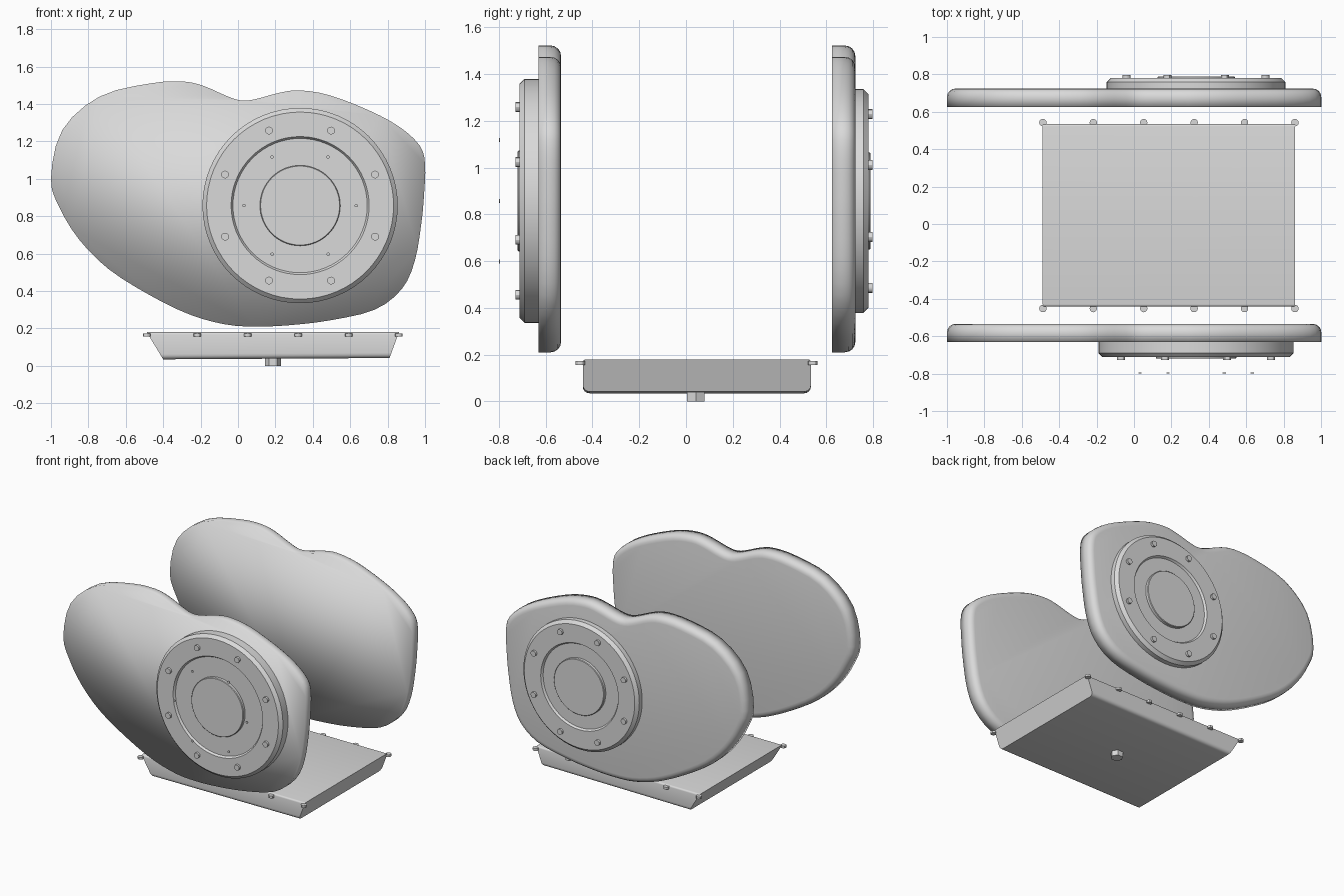
import bpy, bmesh, math
from mathutils import Vector, Matrix

cube = bpy.data.objects.get("Cube")
if cube:
    bpy.data.objects.remove(cube, do_unlink=True)

GREY = (0.7, 0.7, 0.7, 1)
grey = bpy.data.materials.new("light_grey")
grey.use_nodes = True
grey.diffuse_color = GREY
grey.node_tree.nodes["Principled BSDF"].inputs["Base Color"].default_value = GREY


def finish(name, bm, angle=30):
    bmesh.ops.recalc_face_normals(bm, faces=bm.faces)
    mesh = bpy.data.meshes.new(name)
    bm.to_mesh(mesh)
    bm.free()
    mesh.shade_smooth()
    if angle:
        mesh.set_sharp_from_angle(angle=math.radians(angle))
    mesh.materials.append(grey)
    obj = bpy.data.objects.new(name, mesh)
    bpy.context.collection.objects.link(obj)
    return obj


def lathe(name, profile, base, axis, sides):
    """Revolve (radius, height) points around an axis through base."""
    bm = bmesh.new()
    chain = [bm.verts.new((r, 0, h)) for r, h in profile]
    edges = [bm.edges.new(pair) for pair in zip(chain, chain[1:])]
    bmesh.ops.spin(bm, geom=chain + edges, cent=(0, 0, 0), axis=(0, 0, 1),
                   angle=math.tau, steps=sides, use_merge=True)
    bmesh.ops.remove_doubles(bm, verts=bm.verts, dist=0.0001)
    turn = Vector((0, 0, 1)).rotation_difference(Vector(axis)).to_matrix().to_4x4()
    bm.transform(Matrix.Translation(base) @ turn)
    return finish(name, bm)


def disc(name, radius, height, base, axis, sides=12):
    return lathe(name, [(0, 0), (radius, 0), (radius, height), (0, height)], base, axis, sides)


def smooth_loop(points, steps=3):
    """Closed curve running through all the points."""
    out = []
    n = len(points)
    for i in range(n):
        a, b, c, d = (Vector(points[(i + k) % n]) for k in (-1, 0, 1, 2))
        for s in range(steps):
            t = s / steps
            out.append(b + (c - a) * t / 2 + (a - 2.5 * b + 2 * c - d / 2) * t * t
                       + (1.5 * (b - c) + (d - a) / 2) * t ** 3)
    return out


# Cover plates: flat in front, rounded rim at the back
OUTLINE = [
    (-1, 1), (-.94, 1.26), (-.74, 1.44), (-.47, 1.51), (-.29, 1.52), (-.18, 1.495),
    (-.07, 1.447), (.01, 1.42), (.09, 1.425), (.22, 1.46), (.33, 1.473), (.49, 1.447),
    (.7, 1.366), (.86, 1.28), (.97, 1.18), (1, 1.08), (.995, .92), (.98, .76),
    (.945, .56), (.875, .41), (.73, .3), (.49, .243), (.27, .217), (.09, .21),
    (-.07, .222), (-.26, .275), (-.47, .377), (-.69, .516), (-.85, .676), (-.955, .848)]


def cover(name, y_front, y_back):
    bm = bmesh.new()
    loop = smooth_loop(OUTLINE)
    front = [bm.verts.new((p.x, y_front, p.y)) for p in loop]
    back = [bm.verts.new((p.x, y_back, p.y)) for p in loop]
    bm.faces.new(front)
    rim = bm.faces.new(back)
    for i in range(len(loop)):
        bm.faces.new((front[i - 1], front[i], back[i], back[i - 1]))
    bmesh.ops.recalc_face_normals(bm, faces=bm.faces)
    bmesh.ops.bevel(bm, geom=list(rim.edges), offset=0.045, segments=4,
                    profile=0.5, affect='EDGES')
    finish(name, bm, angle=None)


cover("front_cover", -.63, -.534)
cover("back_cover", .625, .724)

# Hubs with a shallow recess and a raised centre cap
HUB_X, HUB_Z = .332, .857


def hub(side, y, direction, radius, height, recess, cap, bolt_ring):
    axis = (0, direction, 0)
    profile = [(0, -.01), (radius, -.01), (radius, height - .022), (radius - .022, height),
               (recess, height), (recess - .01, height - .015), (cap, height - .015),
               (cap, height + .004), (cap - .004, height + .008), (0, height + .008)]
    lathe(side + "_hub", profile, (HUB_X, y, HUB_Z), axis, 64)
    for i in range(8):
        a = math.tau * (i + .5) / 8
        base = (HUB_X + bolt_ring * math.cos(a), y + direction * (height - .01),
                HUB_Z + bolt_ring * math.sin(a))
        disc(f"{side}_hub_bolt_{i + 1}", .021, .026, base, axis)


hub("front", -.63, -1, .522, .082, .369, .215, .434)
hub("back", .724, 1, .478, .057, .32, .207, .402)

# Small floating screws in front of the hub
for i in range(6):
    a = math.tau * i / 6
    disc(f"small_screw_{i + 1}", .009, .006,
         (HUB_X + .3 * math.cos(a), -.794, HUB_Z + .3 * math.sin(a)), (0, -1, 0), 10)

# Pan: tapered ends, rounded long edges
bm = bmesh.new()
bmesh.ops.create_cube(bm, size=1)
for v in bm.verts:
    top = v.co.z > 0
    left = v.co.x > 0
    v.co.x = (.861 if top else .81) if left else (-.488 if top else -.4)
    v.co.y = .534 if v.co.y > 0 else -.441
    v.co.z = .18 if top else (.042 if left else .035)
for offset, high in ((.028, False), (.012, True)):
    long_edges = [e for e in bm.edges
                  if abs(e.verts[0].co.x - e.verts[1].co.x) > 1
                  and all((v.co.z > .1) == high for v in e.verts)]
    bmesh.ops.bevel(bm, geom=long_edges, offset=offset, segments=4, profile=.5, affect='EDGES')
finish("pan", bm)

# Pan bolts along both long edges
for side, y in (("front", -.452), ("back", .542)):
    for i in range(6):
        disc(f"{side}_pan_bolt_{i + 1}", .02, .017, (-.487 + .2695 * i, y, .156), (0, 0, 1))

# Drain plug
disc("drain_plug", .043, .05, (.187, .042, 0), (0, 0, 1), 6)
